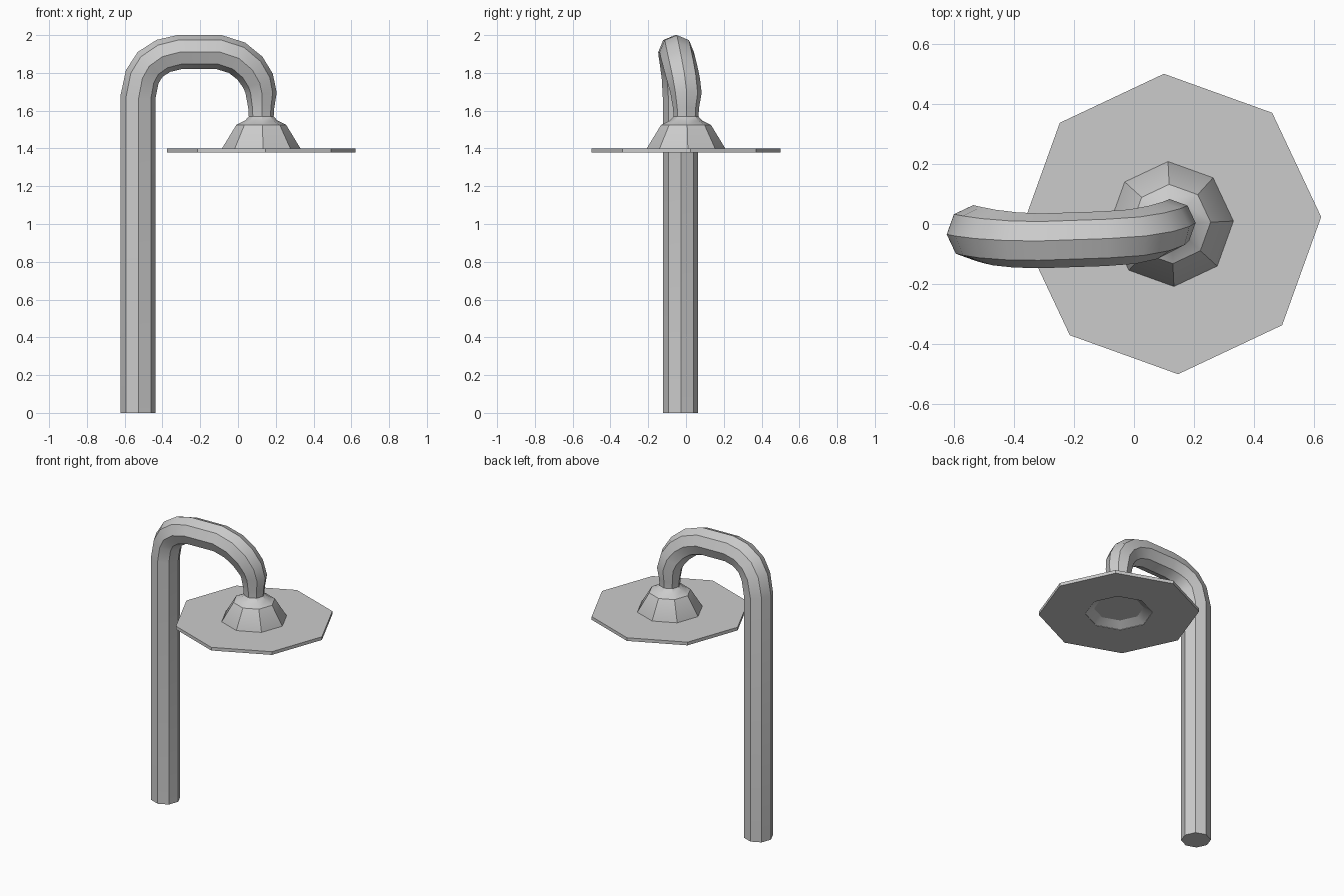
import bpy, bmesh, math
from mathutils import Vector

if "Cube" in bpy.data.objects:
    bpy.data.objects.remove(bpy.data.objects["Cube"])

TWIST = math.radians(2.7)
SIDES = 8


def finish(name, bm):
    bmesh.ops.recalc_face_normals(bm, faces=bm.faces)
    me = bpy.data.meshes.new(name)
    bm.to_mesh(me)
    bm.free()
    ob = bpy.data.objects.new(name, me)
    bpy.context.collection.objects.link(ob)
    bpy.ops.object.select_all(action='DESELECT')
    ob.select_set(True)
    bpy.context.view_layer.objects.active = ob
    bpy.ops.object.shade_smooth_by_angle(angle=math.radians(30))
    return ob


def ring(bm, centre, radius, tangent):
    side = Vector((-math.sin(TWIST), math.cos(TWIST), 0))
    n = side.cross(tangent).normalized()
    b = tangent.cross(n).normalized()
    return [bm.verts.new(centre + radius * (n * math.cos(a) + b * math.sin(a)))
            for a in (2 * math.pi * i / SIDES for i in range(SIDES))]


def bridge(bm, r1, r2):
    for i in range(SIDES):
        j = (i + 1) % SIDES
        bm.faces.new((r1[i], r1[j], r2[j], r2[i]))


# Pipe: upright post and bent arm as one swept octagon (x, y, z, radius)
path = [(-0.53, -0.03, 0, .093), (-0.53, -0.03, 1.67, .093),
        (-0.507, -0.036, 1.78, .093), (-0.465, -0.045, 1.845, .093),
        (-0.395, -0.053, 1.89, .092), (-0.31, -0.056, 1.91, .091),
        (-0.10, -0.049, 1.91, .091), (-0.005, -0.042, 1.88, .091),
        (0.063, -0.028, 1.825, .09), (0.105, -0.012, 1.76, .087),
        (0.122, 0, 1.695, .083)]
# Nozzle: neck, shoulder, bell and shallow recess underneath (z, radius)
bell = [(1.615, .069), (1.57, .066), (1.548, .085), (1.525, .132),
        (1.40, .208), (1.38, .21), (1.415, .155)]

bm = bmesh.new()
pts = [Vector(p[:3]) for p in path]
down = Vector((0, 0, -1))
rings = []
for i, p in enumerate(path):
    if i == 0:
        t = -down
    elif i == len(path) - 1:
        t = down
    else:
        t = ((pts[i] - pts[i - 1]).normalized()
             + (pts[i + 1] - pts[i]).normalized()).normalized()
    rings.append(ring(bm, pts[i], p[3], t))
for z, r in bell:
    rings.append(ring(bm, Vector((0.123, 0, z)), r, down))
for a, b in zip(rings, rings[1:]):
    bridge(bm, a, b)
bm.faces.new(rings[0])
bm.faces.new(rings[-1])
finish("pipe_and_nozzle", bm)

# Thin octagonal plate around the nozzle mouth
bm = bmesh.new()
loops = [ring(bm, Vector((0.123, 0, z)), r, down)
         for z, r in ((1.40, .205), (1.40, .5), (1.378, .5), (1.378, .21))]
for i in range(4):
    bridge(bm, loops[i], loops[(i + 1) % 4])
finish("plate", bm)
